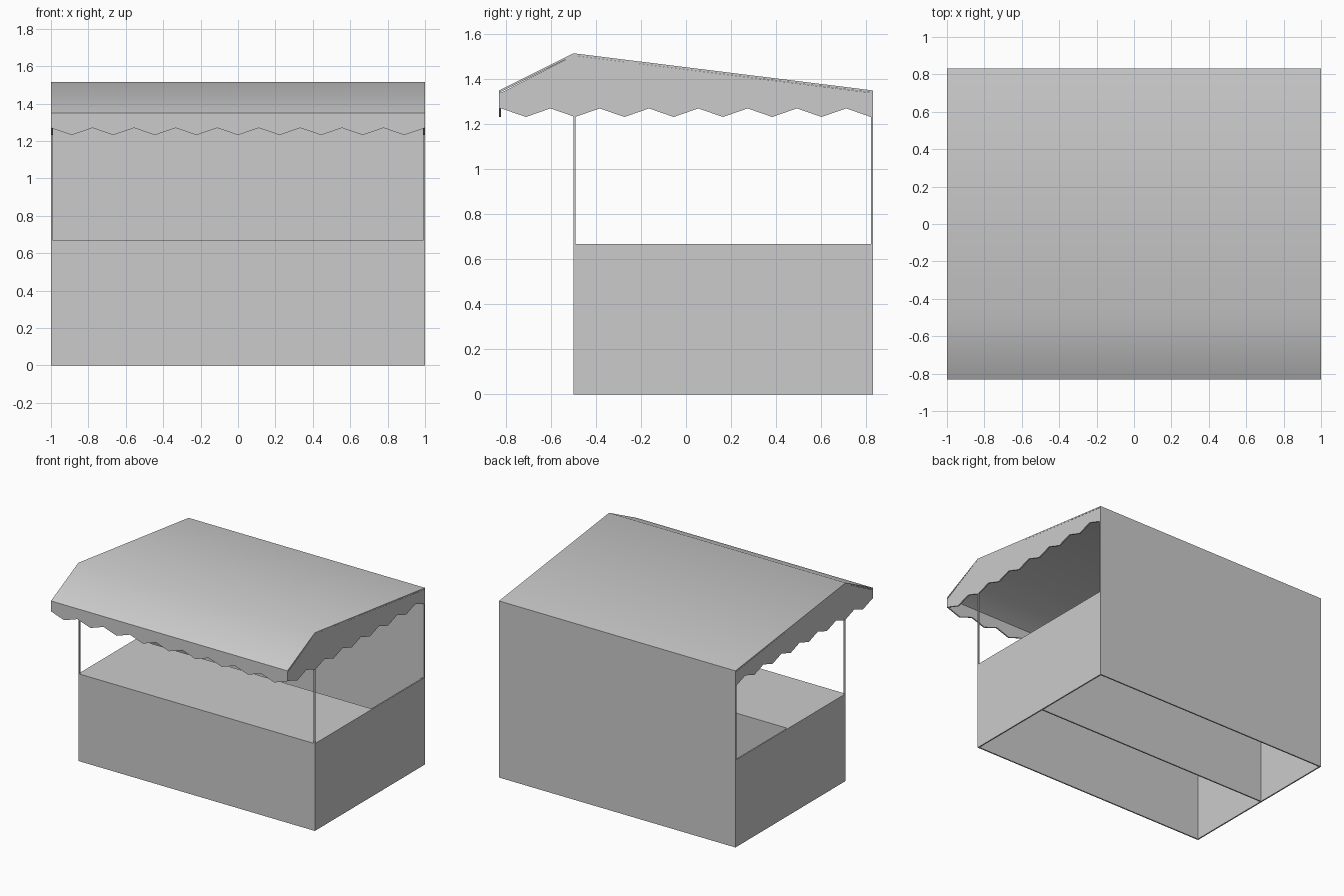
import bpy, bmesh, math
from mathutils import Vector

if "Cube" in bpy.data.objects:
    bpy.data.objects.remove(bpy.data.objects["Cube"])

T = 0.01                                   # board thickness
X, Y = 1.0, 0.831                          # half width, half depth
FRONT, INNER = -0.5, 0.195                 # front wall, rear edge of counter
COUNTER, EAVE, RIDGE = 0.667, 1.35, 1.515
TOOTH_HI, TOOTH_LO = 1.27, 1.232


def prism(name, points, direction):
    """Extrude a planar outline of 3D points along direction."""
    bm = bmesh.new()
    face = bm.faces.new([bm.verts.new(p) for p in points])
    ext = bmesh.ops.extrude_face_region(bm, geom=[face])
    verts = [g for g in ext["geom"] if isinstance(g, bmesh.types.BMVert)]
    bmesh.ops.translate(bm, verts=verts, vec=Vector(direction))
    bmesh.ops.recalc_face_normals(bm, faces=bm.faces)
    mesh = bpy.data.meshes.new(name)
    bm.to_mesh(mesh)
    bm.free()
    ob = bpy.data.objects.new(name, mesh)
    bpy.context.collection.objects.link(ob)
    return ob


def box(name, x0, x1, y0, y1, z0, z1):
    base = [(x0, y0, z0), (x1, y0, z0), (x1, y1, z0), (x0, y1, z0)]
    return prism(name, base, (0, 0, z1 - z0))


def mirror_x(ob):
    ob.modifiers.new("Mirror", 'MIRROR').use_axis[0] = True


def zigzag(a, b, steps):
    """Scalloped lower edge from a to b, starting on a high point."""
    return [(a + (b - a) * i / steps, TOOTH_LO if i % 2 else TOOTH_HI)
            for i in range(steps + 1)]


# Walls and counter, open underneath
box("front_wall", -X, X, FRONT, FRONT + T, 0, COUNTER)
box("back_wall", -X, X, Y - T, Y, 0, EAVE - T)
mirror_x(box("side_wall", X - T, X, FRONT + T, Y - T, 0, COUNTER))
box("counter_top", -X + T, X - T, FRONT + T, INNER, COUNTER - T, COUNTER)
box("counter_back_panel", -X + T, X - T, INNER - T, INNER, 0, COUNTER - T)

# Thin front posts
mirror_x(box("front_post", X - T, X, FRONT, FRONT + T, COUNTER, TOOTH_HI - 0.02))

# Canopy: two slopes shaded smoothly over the ridge
top = [(-Y, EAVE), (FRONT, RIDGE), (Y, EAVE)]
outline = top + [(y, z - T) for y, z in reversed(top)]
roof = prism("roof", [(-X, y, z) for y, z in outline], (2 * X, 0, 0))
bpy.context.view_layer.objects.active = roof
roof.select_set(True)
bpy.ops.object.shade_smooth_by_angle(angle=math.radians(45))

# Zigzag valances along the front and both sides
front = zigzag(-X, X, 18) + [(X, EAVE - T), (-X, EAVE - T)]
prism("front_valance", [(x, -Y, z) for x, z in front], (0, T, 0))
side = zigzag(-Y + T, Y - T, 15) + [(Y - T, EAVE - T), (FRONT, RIDGE - T), (-Y + T, EAVE - T)]
mirror_x(prism("side_valance", [(X - T, y, z) for y, z in side], (T, 0, 0)))
